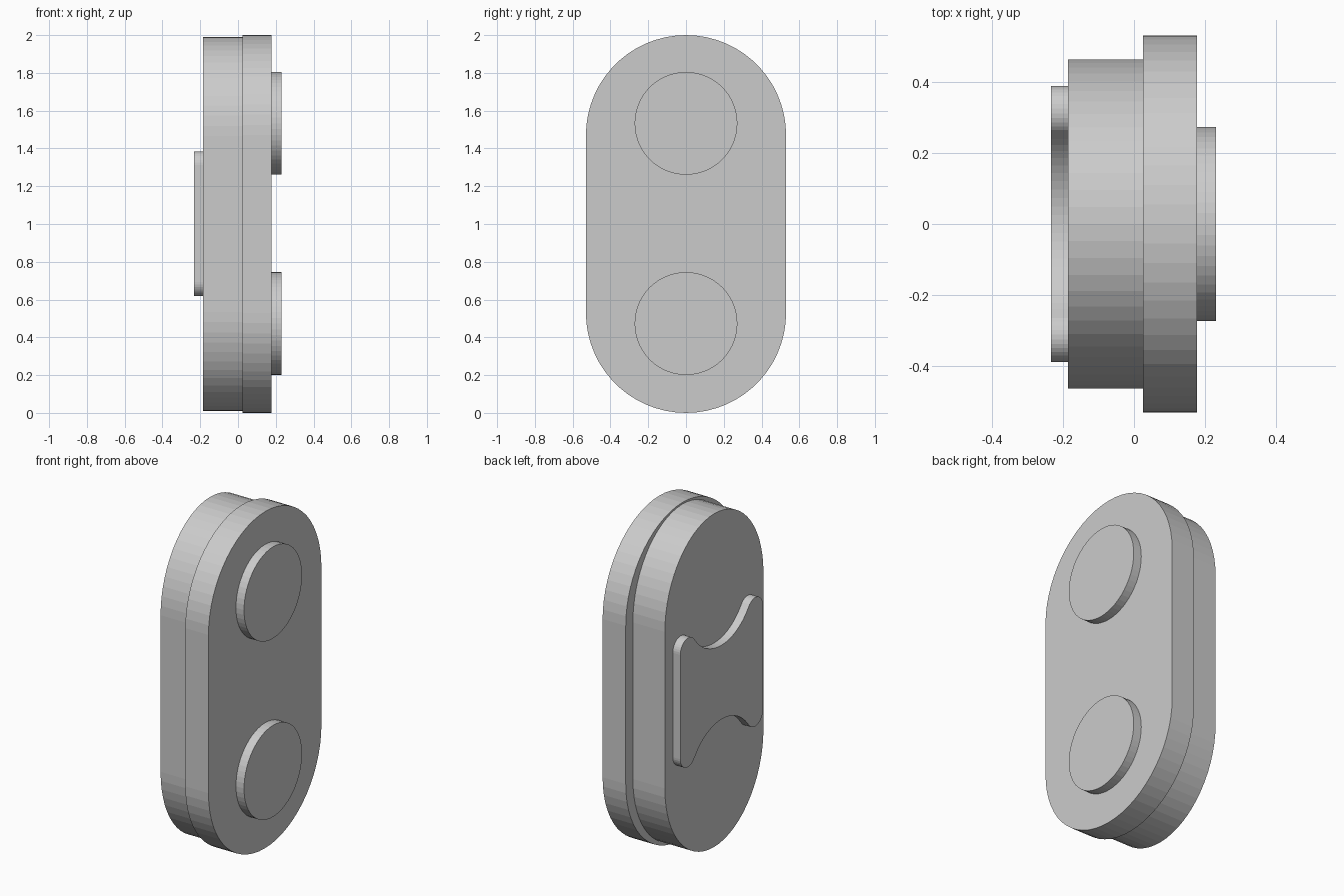
import bpy, bmesh
from math import sin, cos, pi, atan2, hypot

if "Cube" in bpy.data.objects:
    bpy.data.objects.remove(bpy.data.objects["Cube"])


def arc(cy, cz, r, a0, a1, n):
    return [(cy + r * cos(a0 + (a1 - a0) * i / n),
             cz + r * sin(a0 + (a1 - a0) * i / n)) for i in range(n + 1)]


def extrude_x(name, outline, x0, x1):
    """Extrude a closed (y, z) outline from x0 to x1."""
    bm = bmesh.new()
    face = bm.faces.new([bm.verts.new((x0, y, z)) for y, z in outline])
    ext = bmesh.ops.extrude_face_region(bm, geom=[face])
    moved = [v for v in ext["geom"] if isinstance(v, bmesh.types.BMVert)]
    bmesh.ops.translate(bm, verts=moved, vec=(x1 - x0, 0, 0))
    bmesh.ops.recalc_face_normals(bm, faces=bm.faces)
    mesh = bpy.data.meshes.new(name)
    bm.to_mesh(mesh)
    bm.free()
    obj = bpy.data.objects.new(name, mesh)
    bpy.context.collection.objects.link(obj)
    return obj


# Outer plate and the slightly narrower inner plate behind it
R = 0.53
oblong = arc(0, 0.47, R, 0, pi, 30) + arc(0, -0.47, R, pi, 2 * pi, 30)
extrude_x("front_plate", [(y, z + 1) for y, z in oblong], 0.025, 0.177)
extrude_x("back_plate", [(y * 0.873, z * 0.99 + 1) for y, z in oblong],
          -0.185, 0.025)

# Round pin heads
for name, z in (("upper_pin", 1.533), ("lower_pin", 0.473)):
    extrude_x(name, arc(0, z, 0.272, 0, 2 * pi, 56)[:-1], 0.177, 0.23)

# Waisted rear pad: rounded horns tangent to a concave arc around each pin
half_w, half_h, hollow, cz, horn = 0.388, 0.383, 0.31, 0.53, 0.073
hy, hz = half_w - horn, half_h - horn
t = atan2(hz - cz, hy)                     # direction from hollow to horn
quarter = arc(hy, hz, horn, 0, t + pi, 14)
quarter += arc(0, cz, hollow, t, -pi / 2, 12)[1:]
top = quarter + [(-y, z) for y, z in reversed(quarter[:-1])]
pad = top + [(-y, -z) for y, z in top]
extrude_x("rear_pad", [(y, z + 1.002) for y, z in pad], -0.234, -0.185)
